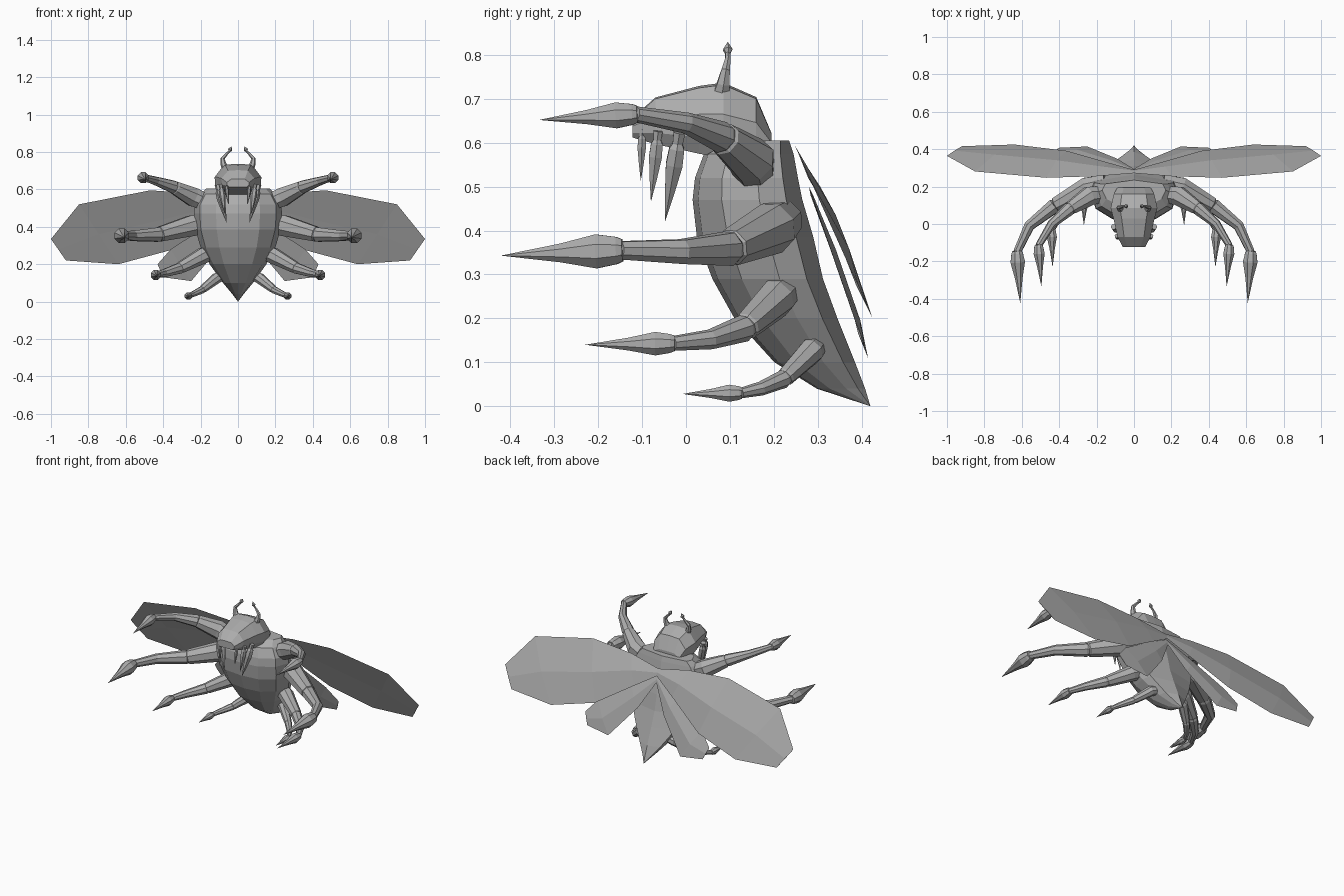
import bpy, bmesh, math
from mathutils import Vector

if "Cube" in bpy.data.objects:
    bpy.data.objects.remove(bpy.data.objects["Cube"])

grey = bpy.data.materials.new("shell grey")
grey.diffuse_color = (0.42, 0.42, 0.42, 1)
grey.use_nodes = True
grey.node_tree.nodes["Principled BSDF"].inputs["Base Color"].default_value = grey.diffuse_color


def loft(name, rings, side=1):
    """Skin a list of equal-sized point rings; side=-1 mirrors across x."""
    bm = bmesh.new()
    rows = [[bm.verts.new((p[0] * side, p[1], p[2])) for p in r] for r in rings]
    n = len(rows[0])
    for a, b in zip(rows, rows[1:]):
        for i in range(n):
            j = (i + 1) % n
            bm.faces.new((a[i], a[j], b[j], b[i]))
    bm.faces.new(rows[0])
    bm.faces.new(rows[-1])
    bmesh.ops.remove_doubles(bm, verts=bm.verts, dist=1e-5)
    bmesh.ops.recalc_face_normals(bm, faces=bm.faces)
    me = bpy.data.meshes.new(name)
    bm.to_mesh(me)
    bm.free()
    me.materials.append(grey)
    ob = bpy.data.objects.new(name, me)
    bpy.context.collection.objects.link(ob)
    return ob


def tube(name, path, radii, side=1, n=8):
    """Faceted tube through the path points with a radius at each."""
    pts = [Vector(p) for p in path]
    rings = []
    u = None
    for k, p in enumerate(pts):
        t = (pts[min(k + 1, len(pts) - 1)] - pts[max(k - 1, 0)]).normalized()
        if u is None:
            u = Vector((0, 0, 1)) if abs(t.z) < 0.8 else Vector((0, 1, 0))
        u = (u - t * u.dot(t)).normalized()
        v = t.cross(u)
        rings.append([p + radii[k] * (u * math.cos(2 * math.pi * (i + .5) / n)
                                      + v * math.sin(2 * math.pi * (i + .5) / n))
                      for i in range(n)])
    return loft(name, rings, side)


# Body: horizontal slices (z, front y, back y, half width), ridge along the back
body = [(.605, .10, .235, .17), (.575, .045, .245, .20), (.52, .025, .255, .232),
        (.47, .02, .265, .235), (.385, .03, .29, .228), (.29, .065, .312, .2),
        (.2, .115, .345, .152), (.1, .205, .385, .08), (.04, .3, .408, .03),
        (0, .42, .42, 0)]
section = [(0, -.02), (.5, .03), (.87, .25), (1, .6), (.9, .85), (0, 1),
           (-.9, .85), (-1, .6), (-.87, .25), (-.5, .03)]
loft("body", [[(w * a, f + (b - f) * t, z) for a, t in section]
              for z, f, b, w in body])

# Head: slices from snout to nape (y, bottom z, top z, half width)
head = [(-.122, .612, .655, .06), (-.07, .597, .70, .088), (.03, .575, .725, .11),
        (.085, .565, .732, .125), (.16, .565, .70, .108), (.195, .57, .62, .09)]
hsec = [(-.6, 1), (0, 1.03), (.6, 1), (1, .6), (.97, .25), (.75, 0), (-.75, 0),
        (-.97, .25), (-1, .6)]
loft("head", [[(w * a, y, b + (t - b) * c) for a, c in hsec] for y, b, t, w in head])

# Legs: root, knee bends, wrist, claw tip, base radius, wrist radius, claw radius
legs = {
    "upper_arm": ([(.15, .16, .52), (.24, .15, .56), (.34, .085, .61),
                   (.44, 0, .645), (.51, -.115, .665)], (.495, -.335, .652), .055, .018, .032),
    "main_arm": ([(.15, .22, .425), (.25, .195, .405), (.42, .10, .36),
                  (.56, -.01, .352), (.625, -.15, .355)], (.608, -.422, .343), .06, .022, .042),
    "middle_leg": ([(.11, .235, .275), (.19, .205, .245), (.31, .135, .18),
                    (.395, .055, .152), (.44, -.03, .143)], (.435, -.23, .14), .045, .017, .029),
    "rear_leg": ([(.06, .30, .145), (.115, .285, .125), (.19, .225, .065),
                  (.24, .17, .04), (.265, .125, .03)], (.268, -.008, .028), .03, .012, .021),
}
# Fangs: root, tip, radius
fangs = [((.105, -.018, .605), (.06, -.048, .42), .022),
         ((.09, -.065, .612), (.07, -.08, .465), .017),
         ((.062, -.1, .62), (.05, -.103, .513), .011)]
# Wings: (top x, top z, bottom x, bottom z, bulge) stations, plane y = y0 + (z0-z)*slope
wings = {
    "large_wing": ([(0, .54, 0, .50, .004), (.2, .577, .13, .42, .016),
                    (.47, .595, .36, .275, .022), (.85, .52, .64, .2, .018),
                    (1, .335, .92, .22, .002)], .245, .6, .45),
    "small_wing": ([(0, .5, 0, .46, .003), (.16, .41, .09, .30, .012),
                    (.36, .28, .25, .11, .012), (.43, .2, .4, .13, .002)],
                   .28, .5, .345),
}

for side, tag in ((1, "right"), (-1, "left")):
    for name, (path, tip, rb, rw, rc) in legs.items():
        # limb, with a fine groove at the elbow
        elbow = Vector(path[2])
        d = (elbow - Vector(path[1])).normalized() * .006
        pts = path[:2] + [elbow - d, elbow, elbow + d] + path[3:]
        rm = (rb + rw) * .5
        tube(f"{tag}_{name}", pts,
             [rb * .8, rb, rm * 1.05, rm * .9, rm, rw * 1.35, rw], side)
        # claw
        w, t = Vector(path[-1]), Vector(tip)
        tube(f"{tag}_{name}_claw", [w.lerp(t, k) for k in (-.02, .03, .2, .5, 1)],
             [rc * .65, rc * .8, rc, rc * .55, 0], side)

    for k, (a, b, r) in enumerate(fangs):
        a, b = Vector(a), Vector(b)
        tube(f"{tag}_fang_{k + 1}", [a.lerp(b, s) for s in (-.1, .04, .1, .3, .65, 1)],
             [r * .7, r * .6, r * .9, r, r * .55, 0], side, 6)

    # Antenna with a pointed knob
    tube(f"{tag}_antenna",
         [(.065, .08, .71), (.078, .085, .735), (.082, .09, .765), (.06, .095, .79),
          (.047, .095, .803), (.042, .095, .812), (.034, .095, .83)],
         [.022, .016, .011, .007, .006, .012, 0], side, 6)

    # Wings: thin four-sided section with a ridge down the middle
    for name, (stations, y0, z0, slope) in wings.items():
        rings = []
        for xt, zt, xb, zb, g in stations:
            xm, zm = (xt + xb) / 2, (zt + zb) / 2
            y = lambda z: y0 + (z0 - z) * slope
            rings.append([(xt, y(zt), zt), (xm, y(zm) + g, zm),
                          (xb, y(zb), zb), (xm, y(zm) + g * .3 - .004, zm)])
        loft(f"{tag}_{name}", rings, side)
